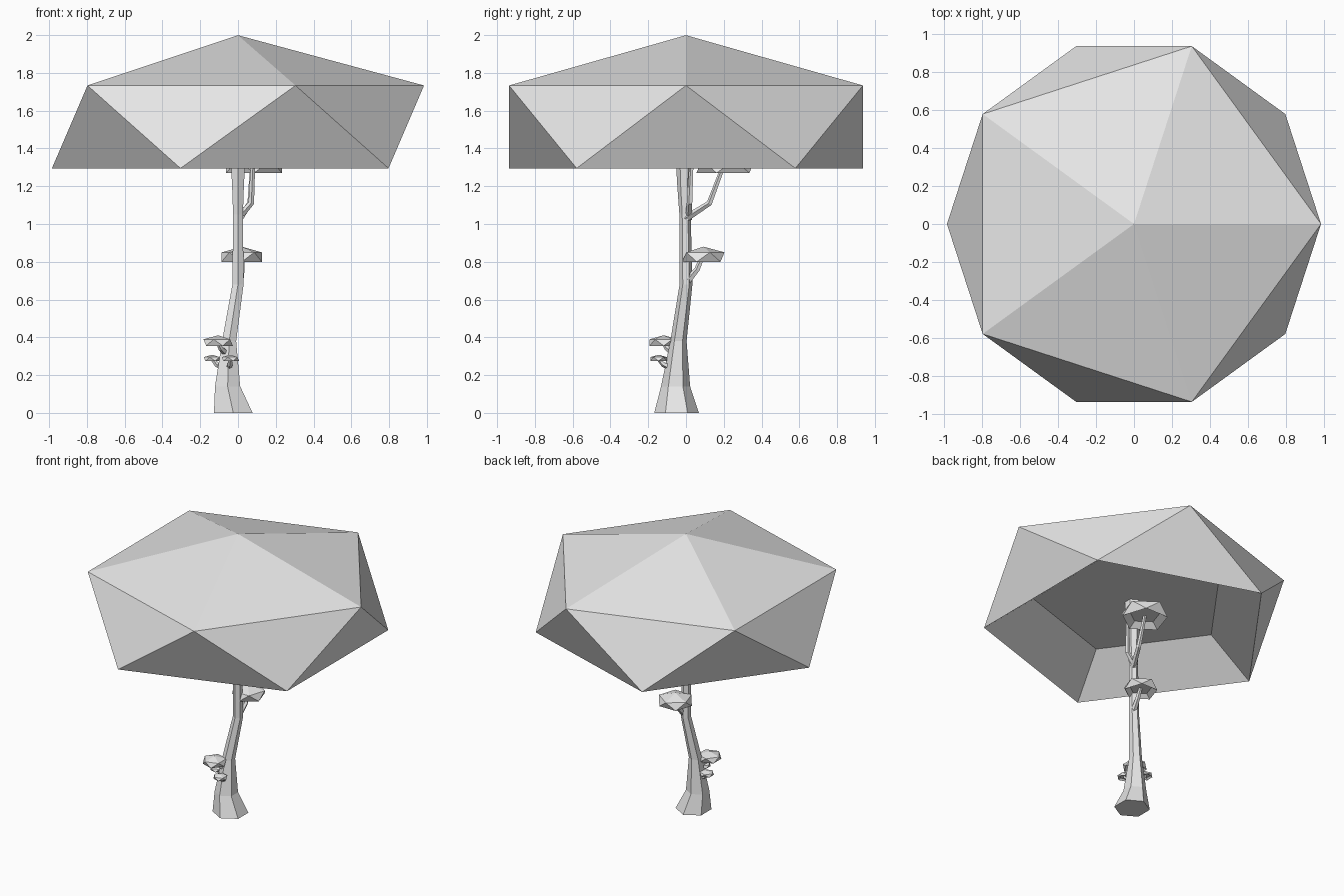
import bpy, bmesh
from math import sin, cos, pi, radians
from mathutils import Vector

cube = bpy.data.objects.get("Cube")
if cube:
    bpy.data.objects.remove(cube, do_unlink=True)

# Single colour
GREY = (0.8, 0.8, 0.8, 1)
grey = bpy.data.materials.new("light grey")
grey.use_nodes = True
grey.diffuse_color = GREY
grey.node_tree.nodes["Principled BSDF"].inputs["Base Color"].default_value = GREY


def finish(name, bm):
    bmesh.ops.recalc_face_normals(bm, faces=bm.faces)
    mesh = bpy.data.meshes.new(name)
    bm.to_mesh(mesh)
    bm.free()
    mesh.materials.append(grey)
    obj = bpy.data.objects.new(name, mesh)
    bpy.context.collection.objects.link(obj)
    return obj


def canopy(name, centre, radius, turn=0):
    """Faceted five-sided dome with a hollow underside; centre is on the rim plane."""
    bm = bmesh.new()

    def ring(r, z, offset):
        return [bm.verts.new((r * cos(offset + i * 2 * pi / 5),
                              r * sin(offset + i * 2 * pi / 5), z)) for i in range(5)]

    apex = bm.verts.new((0, 0, 0.715))
    upper = ring(1, 0.445, 0)
    rim = ring(1, 0, pi / 5)
    ceiling = ring(0.67, 0.235, pi / 5)
    for i in range(5):
        j = (i + 1) % 5
        bm.faces.new((apex, upper[i], upper[j]))
        bm.faces.new((upper[i], rim[i], upper[j]))
        bm.faces.new((upper[j], rim[i], rim[j]))
        bm.faces.new((rim[i], ceiling[i], ceiling[j], rim[j]))
    bm.faces.new(ceiling)
    obj = finish(name, bm)
    obj.location = centre
    obj.scale = (radius,) * 3
    obj.rotation_euler.z = radians(turn)


def limb(name, points, radii, sides, level=False):
    """Tapered polygonal tube along points; level keeps every ring horizontal."""
    bm = bmesh.new()
    pts = [Vector(p) for p in points]
    rings = []
    for k, (p, r) in enumerate(zip(pts, radii)):
        along = pts[min(k + 1, len(pts) - 1)] - pts[max(k - 1, 0)]
        if level:
            along = Vector((0, 0, 1))
        spin = Vector((0, 0, 1)).rotation_difference(along)
        rings.append([bm.verts.new(p + spin @ Vector((
            r * sin(i * 2 * pi / sides), -r * cos(i * 2 * pi / sides), 0)))
            for i in range(sides)])
    for a, b in zip(rings, rings[1:]):
        for i in range(sides):
            j = (i + 1) % sides
            bm.faces.new((a[i], a[j], b[j], b[i]))
    bm.faces.new(rings[0])
    bm.faces.new(rings[-1])
    finish(name, bm)


# Trunk
limb("trunk",
     [(-0.025, -0.05, 0), (-0.055, -0.055, 0.14), (-0.047, -0.04, 0.38),
      (0, 0, 0.68), (0, -0.005, 1.05), (0, -0.01, 1.2), (0, -0.01, 1.53)],
     [0.118, 0.077, 0.043, 0.034, 0.03, 0.036, 0.055], 6, level=True)

# Branches
limb("upper_branch", [(0.01, 0, 1.03), (0.065, 0.125, 1.11), (0.075, 0.2, 1.31)],
     [0.02, 0.016, 0.012], 5)
limb("side_branch", [(0, 0.015, 1.03), (0.07, 0.02, 1.11), (0.08, 0.03, 1.33)],
     [0.02, 0.016, 0.012], 5)
limb("middle_branch", [(0.01, 0.01, 0.7), (0.02, 0.06, 0.76), (0.02, 0.09, 0.83)],
     [0.02, 0.016, 0.012], 5)

# Main crown and smaller leaf clumps
canopy("main_canopy", (0, 0, 1.295), 0.985)
canopy("upper_canopy", (0.085, 0.21, 1.27), 0.155, 90)
canopy("middle_canopy", (0.02, 0.092, 0.8), 0.112, 18)

# Low clumps on short stubs
clumps = (("front", (-0.105, -0.118, 0.355), 0.078),
          ("right", (-0.135, -0.045, 0.275), 0.046),
          ("left", (-0.04, -0.145, 0.275), 0.046))
for label, (x, y, z), r in clumps:
    canopy(f"low_canopy_{label}", (x, y, z), r, 36)
    root = Vector((-0.052, -0.05, z - 0.05))
    tip = Vector((x, y, z + 0.2 * r))
    elbow = root.lerp(tip, 0.75) - Vector((0, 0, 0.012))
    limb(f"low_branch_{label}", [root, elbow, tip], [0.02, 0.014, 0.01], 5)
